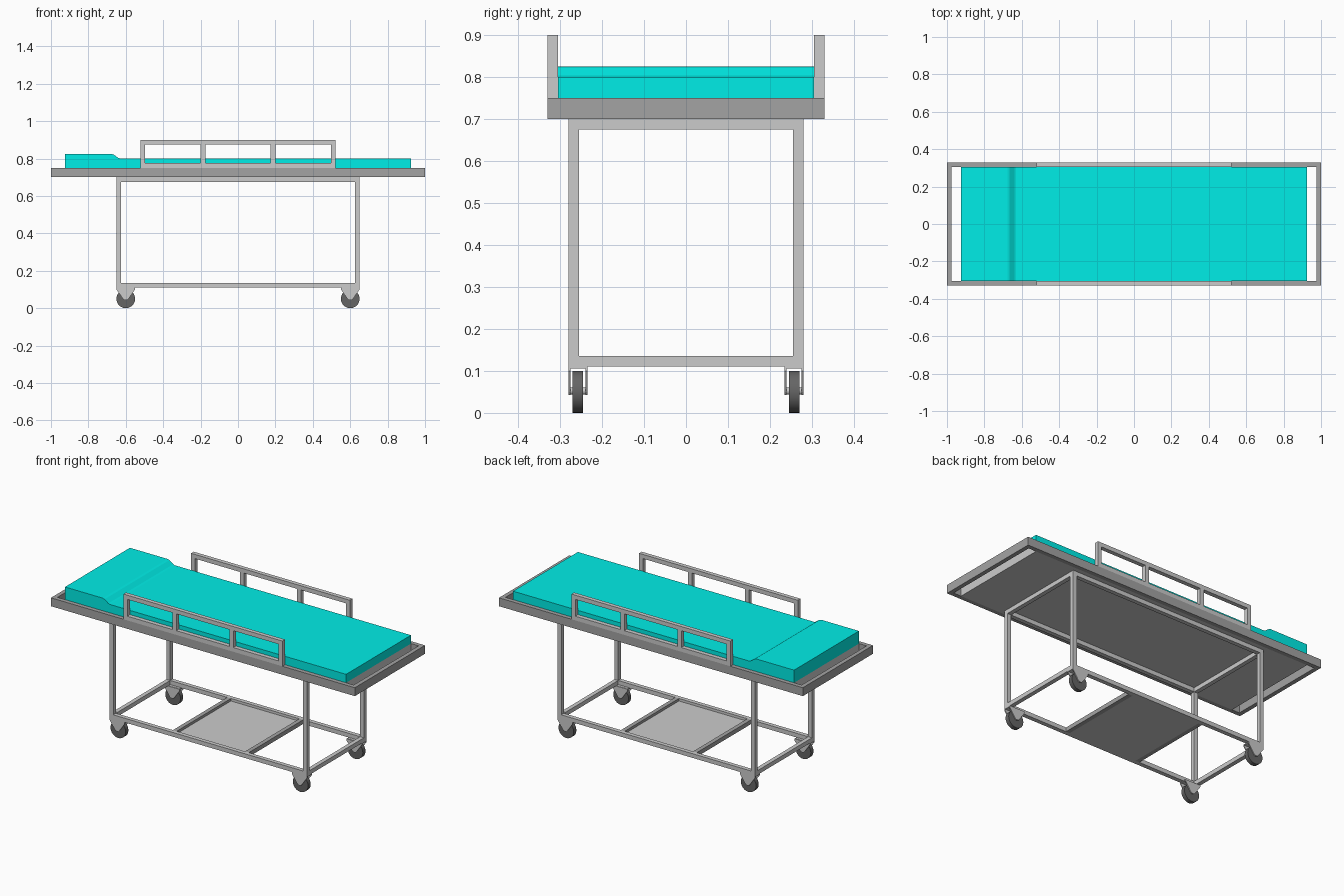
import bpy, bmesh, math
from mathutils import Matrix, Vector

if "Cube" in bpy.data.objects:
    bpy.data.objects.remove(bpy.data.objects["Cube"])

T = 0.025  # square tube size


def material(name, rgb):
    m = bpy.data.materials.new(name)
    m.diffuse_color = (*rgb, 1)
    m.use_nodes = True
    m.node_tree.nodes["Principled BSDF"].inputs["Base Color"].default_value = m.diffuse_color
    return m


teal = material("teal_fabric", (0.0, 0.85, 0.80))
dark_grey = material("dark_grey_metal", (0.37, 0.37, 0.37))
rubber = material("dark_rubber", (0.13, 0.13, 0.13))


def finish(name, bm, mat=None):
    bmesh.ops.recalc_face_normals(bm, faces=bm.faces)
    me = bpy.data.meshes.new(name)
    bm.to_mesh(me)
    bm.free()
    ob = bpy.data.objects.new(name, me)
    bpy.context.collection.objects.link(ob)
    if mat:
        me.materials.append(mat)
    return ob


def add_box(bm, x0, x1, y0, y1, z0, z1):
    m = Matrix.Translation(((x0 + x1) / 2, (y0 + y1) / 2, (z0 + z1) / 2))
    m = m @ Matrix.Diagonal((x1 - x0, y1 - y0, z1 - z0, 1))
    bmesh.ops.create_cube(bm, size=1, matrix=m)


def boxes(name, *items, mat=None):
    bm = bmesh.new()
    for b in items:
        add_box(bm, *b)
    return finish(name, bm, mat)


def ring(X, Y, z0, z1):
    """Four bars forming a rectangular frame with outer half sizes X, Y."""
    return [(-X, X, -Y, -Y + T, z0, z1), (-X, X, Y - T, Y, z0, z1),
            (-X, -X + T, -Y + T, Y - T, z0, z1), (X - T, X, -Y + T, Y - T, z0, z1)]


def add_prism(bm, pts, y0, y1):
    """Extrude an x-z profile along y."""
    f = bm.faces.new([bm.verts.new((x, y0, z)) for x, z in pts])
    ext = bmesh.ops.extrude_face_region(bm, geom=[f])["geom"]
    vs = [v for v in ext if isinstance(v, bmesh.types.BMVert)]
    bmesh.ops.translate(bm, verts=vs, vec=Vector((0, y1 - y0, 0)))
    if not f.is_valid or len(f.link_loops if hasattr(f, "link_loops") else [1]) == 0:
        return


def add_cyl(bm, x, y, z, r, w, n):
    m = Matrix.Translation((x, y, z)) @ Matrix.Rotation(math.pi / 2, 4, 'X')
    bmesh.ops.create_cone(bm, cap_ends=True, segments=n, radius1=r, radius2=r, depth=w, matrix=m)


def smooth(ob, deg=35):
    bpy.ops.object.select_all(action='DESELECT')
    ob.select_set(True)
    bpy.context.view_layer.objects.active = ob
    bpy.ops.object.shade_smooth_by_angle(angle=math.radians(deg))


# Bed frame and the full-depth panel under the mattress
boxes("bed_frame", *ring(1.0, 0.33, 0.70, 0.75), mat=dark_grey)
boxes("bed_panel", (-0.925, 0.925, -0.305, 0.305, 0.70, 0.75))

# Mattress with raised head end
bm = bmesh.new()
add_prism(bm, [(-0.925, 0.75), (0.925, 0.75), (0.925, 0.80), (-0.63, 0.80), (-0.64, 0.8035),
               (-0.665, 0.8215), (-0.677, 0.825), (-0.925, 0.825)], -0.305, 0.305)
finish("mattress", bm, teal)

# Undercarriage: upper and lower rectangles joined by four legs
LX, LY = 0.65, 0.28
boxes("upper_chassis", *ring(LX, LY, 0.675, 0.70))
boxes("lower_chassis", *ring(LX, LY, 0.11, 0.135))
for sx in (-1, 1):
    for sy in (-1, 1):
        cx, cy = sx * (LX - T / 2), sy * (LY - T / 2)
        boxes("leg", (cx - T / 2, cx + T / 2, cy - T / 2, cy + T / 2, 0.135, 0.675))

# Lower shelf with its two cross bars
boxes("shelf_bars", *[(x, x + T, -LY + T, LY - T, 0.11, 0.135) for x in (-0.25, 0.225)],
      mat=dark_grey)
boxes("shelf", (-0.225, 0.225, -LY + T, LY - T, 0.11, 0.12))

# Side guard rails
for sy in (-1, 1):
    y0, y1 = sorted((sy * 0.305, sy * 0.33))
    R = 0.5225
    boxes("guard_rail",
          (-R, R, y0, y1, 0.875, 0.90), (-R, R, y0, y1, 0.75, 0.775),
          *[(x - T / 2, x + T / 2, y0, y1, 0.775, 0.875)
            for x in (-R + T / 2, -0.1875, 0.1875, R - T / 2)])

# Casters: tapered fork, axle and wheel
fork = [(-0.05, 0.11), (-0.05, 0.10), (-0.015, 0.05), (-0.008, 0.043), (0.008, 0.043),
        (0.015, 0.05), (0.05, 0.10), (0.05, 0.11)]
for sx in (-1, 1):
    for sy in (-1, 1):
        x, y = sx * 0.60, sy * 0.2575
        bm = bmesh.new()
        pts = [(x + px, pz) for px, pz in fork]
        for side in (-1, 1):
            add_prism(bm, pts, y + side * 0.0225, y + side * 0.0175)
        add_box(bm, x - 0.05, x + 0.05, y - 0.0175, y + 0.0175, 0.106, 0.111)
        add_cyl(bm, x, y, 0.052, 0.008, 0.036, 16)
        finish("caster_fork", bm)
        bm = bmesh.new()
        add_cyl(bm, x, y, 0.05, 0.05, T, 32)
        smooth(finish("caster_wheel", bm, rubber))
